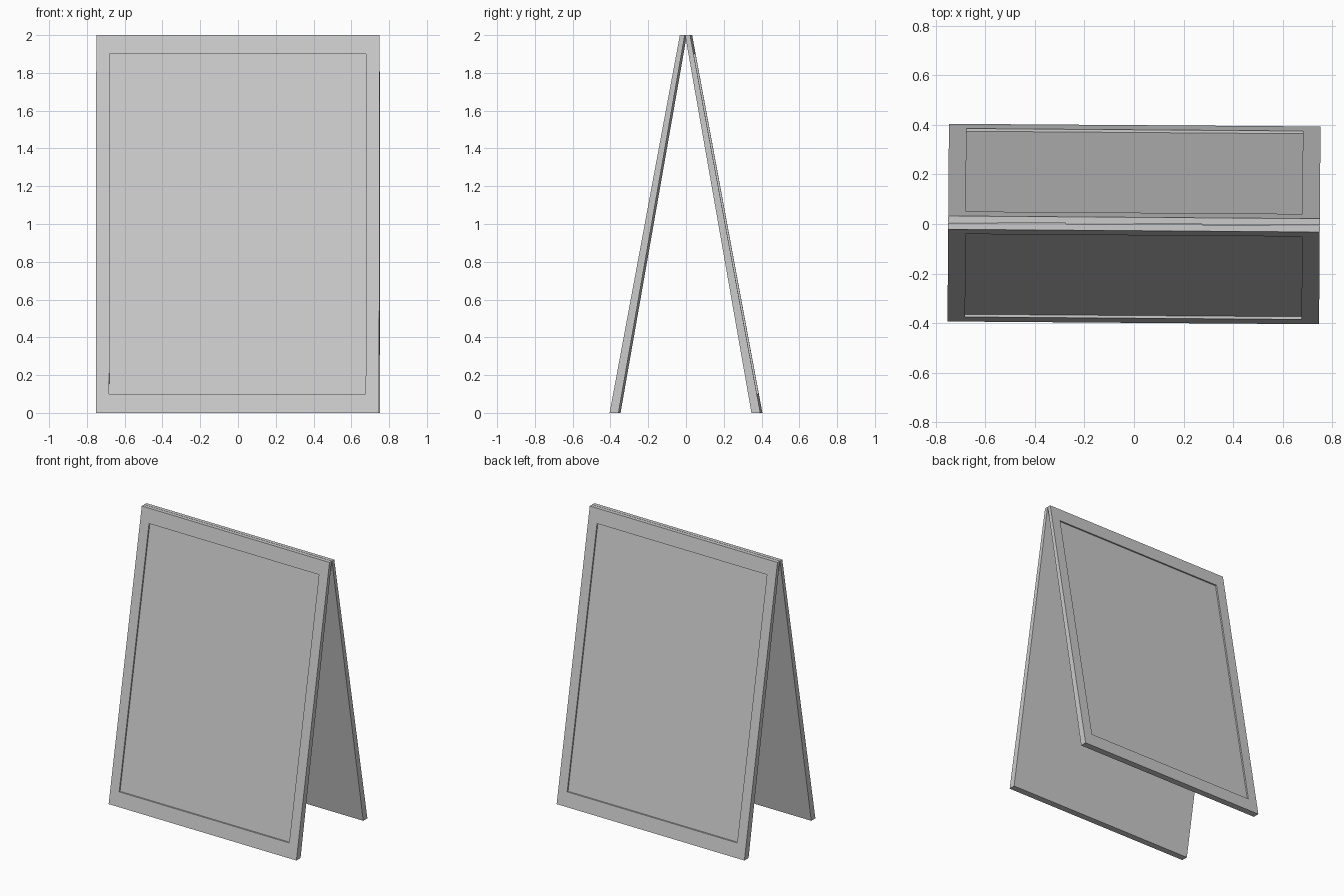
import bpy, bmesh, math
from mathutils import Matrix

if "Cube" in bpy.data.objects:
    bpy.data.objects.remove(bpy.data.objects["Cube"])

TILT = math.radians(-0.42)   # whole sign is turned very slightly


def outer_y(z):
    return -0.399 + (0.399 - 0.027) * z / 2


def inner_y(z):
    return -0.352 + (0.352 - 0.001) * z / 2


def ring(bm, half_w, z0, z1, yfun):
    corners = [(-half_w, z0), (half_w, z0), (half_w, z1), (-half_w, z1)]
    return [bm.verts.new((x, yfun(z), z)) for x, z in corners]


def make_board(name, turn):
    bm = bmesh.new()
    # back outline, front outline, frame opening, recessed floor
    rings = [
        ring(bm, 0.75, 0, 2, inner_y),
        ring(bm, 0.75, 0, 2, outer_y),
        ring(bm, 0.679, 0.1, 1.9, outer_y),
        ring(bm, 0.679, 0.1, 1.9, lambda z: outer_y(z) + 0.011),
    ]
    for a, b in zip(rings, rings[1:]):
        for i in range(4):
            j = (i + 1) % 4
            bm.faces.new((a[i], a[j], b[j], b[i]))
    bm.faces.new(rings[0])
    bm.faces.new(rings[-1])
    bmesh.ops.recalc_face_normals(bm, faces=bm.faces)
    bm.transform(Matrix.Rotation(turn + TILT, 4, 'Z'))
    mesh = bpy.data.meshes.new(name)
    bm.to_mesh(mesh)
    bm.free()
    obj = bpy.data.objects.new(name, mesh)
    bpy.context.collection.objects.link(obj)


# two identical framed boards leaning together at the top
make_board("front_board", 0)
make_board("rear_board", math.pi)
